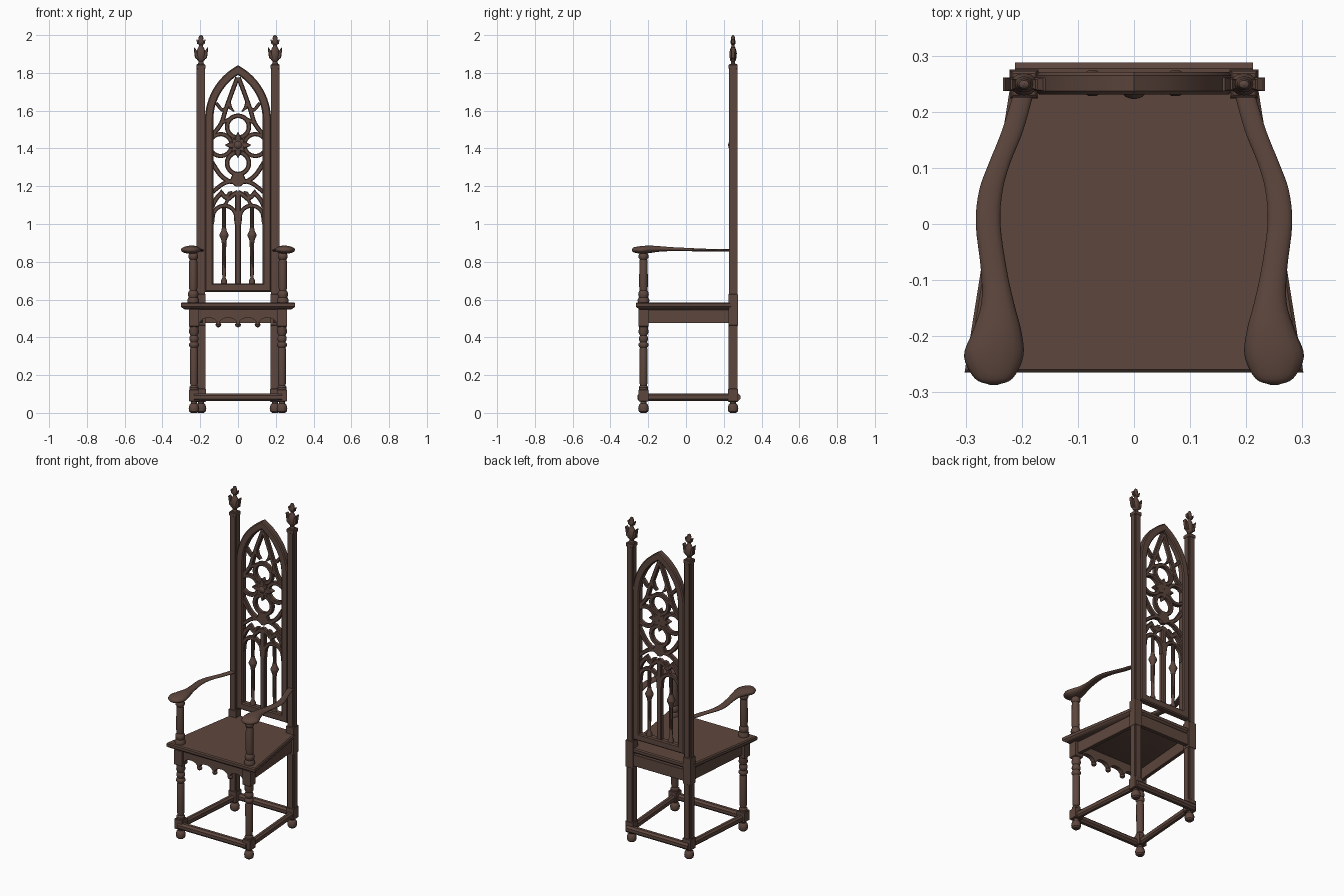
import bpy, bmesh, math
from mathutils import Vector

wood = bpy.data.materials.new("dark brown wood")
wood.diffuse_color = (0.11, 0.062, 0.048, 1)


def finish(name, bm, angle=35):
    bmesh.ops.recalc_face_normals(bm, faces=bm.faces)
    me = bpy.data.meshes.new(name)
    bm.to_mesh(me)
    bm.free()
    me.materials.append(wood)
    me.shade_smooth()
    me.set_sharp_from_angle(angle=math.radians(angle))
    ob = bpy.data.objects.new(name, me)
    bpy.context.collection.objects.link(ob)
    return ob


def loft(name, rings, closed=False, angle=35):
    """Skin a list of equal-length rings of points."""
    bm = bmesh.new()
    vs = [[bm.verts.new(p) for p in r] for r in rings]
    n = len(vs[0])
    pairs = list(zip(vs, vs[1:])) + ([(vs[-1], vs[0])] if closed else [])
    for a, b in pairs:
        for i in range(n):
            j = (i + 1) % n
            bm.faces.new((a[i], a[j], b[j], b[i]))
    if not closed:
        bm.faces.new(vs[0])
        bm.faces.new(vs[-1])
    return finish(name, bm, angle)


def ribbon(name, pts, hw, hd, level, plane="xz", closed=False, cham=0.35):
    """Sweep a chamfered bar along a flat path; hw may vary per point."""
    P = [Vector(p) for p in pts]
    n = len(P)
    hws = hw if isinstance(hw, list) else [hw] * n
    rings = []
    for i, p in enumerate(P):
        before = P[i - 1] if (i or closed) else None
        after = P[(i + 1) % n] if (i < n - 1 or closed) else None
        d1 = (p - before).normalized() if before else (after - p).normalized()
        d2 = (after - p).normalized() if after else d1
        t = (d1 + d2).normalized()
        k = min(1 / max(t.dot(d1), 0.4), 2.2)
        nrm = Vector((-t.y, t.x)) * k
        w, c = hws[i], cham * min(hws[i], hd)
        sec = [(w, hd - c), (w - c, hd), (c - w, hd), (-w, hd - c),
               (-w, c - hd), (c - w, -hd), (w - c, -hd), (w, c - hd)]
        ring = []
        for u, v in sec:
            q = p + nrm * u
            ring.append((q.x, level + v, q.y) if plane == "xz" else (q.x, q.y, level + v))
        rings.append(ring)
    return loft(name, rings, closed)


def lathe(name, prof, x, y, seg=16, flat=1.0):
    return loft(name, [[(x + r * math.cos(a), y + flat * r * math.sin(a), z)
                        for a in (2 * math.pi * i / seg for i in range(seg))]
                       for r, z in prof])


def box(name, x, y, z0, z1, hx, hy, c=0.004):
    """Upright square block with chamfered ends."""
    def sq(a, b, z):
        return [(x - a, y - b, z), (x + a, y - b, z), (x + a, y + b, z), (x - a, y + b, z)]
    return loft(name, [sq(hx - c, hy - c, z0), sq(hx, hy, z0 + c),
                       sq(hx, hy, z1 - c), sq(hx - c, hy - c, z1)])


def arc(cx, cz, r, a0, a1, n=14):
    return [(cx + r * math.cos(math.radians(a0 + (a1 - a0) * i / n)),
             cz + r * math.sin(math.radians(a0 + (a1 - a0) * i / n))) for i in range(n + 1)]


def spline(pts, n=6):
    """Smooth path through points (Catmull-Rom), any dimension."""
    P = [Vector(p) for p in pts]
    P = [P[0] * 2 - P[1]] + P + [P[-1] * 2 - P[-2]]
    out = []
    for a, b, c, d in zip(P, P[1:], P[2:], P[3:]):
        for i in range(n):
            t = i / n
            out.append(0.5 * (2 * b + (c - a) * t + (2 * a - 5 * b + 4 * c - d) * t * t
                              + (3 * b - a - 3 * c + d) * t ** 3))
    return out + [P[-2]]


FX, FY = 0.233, -0.225     # front leg centre
RX, RY = 0.196, 0.249      # rear leg centre
FOOT = [(0.016, 0), (0.025, 0.008), (0.028, 0.025), (0.024, 0.042), (0.016, 0.05), (0.016, 0.062)]

# seat board, tapering to the back, with a chamfered underside
def seat_ring(o, z):
    return [(-0.302 + o, -0.265 + o, z), (0.302 - o, -0.265 + o, z),
            (0.217 - o, 0.268 - o, z), (-0.217 + o, 0.268 - o, z)]
loft("seat", [seat_ring(0.02, 0.548), seat_ring(0.004, 0.558), seat_ring(0, 0.563),
              seat_ring(0, 0.579), seat_ring(0.006, 0.585)])

# plain aprons at sides and back
for s in (1, -1):
    ribbon("side_apron", [(s * FX, FY), (s * RX, RY)], 0.011, 0.036, 0.511, "xy", cham=0.15)
ribbon("back_apron", [(-RX, RY + 0.005), (RX, RY + 0.005)], 0.012, 0.036, 0.511, "xy", cham=0.15)

# scalloped front apron with hanging drops
edge = [(-0.21, 0.55), (-0.21, 0.46)]
for i in range(4):
    cx = -0.156 + 0.104 * i
    edge += [(cx + 0.046 * math.cos(a), 0.474 + 0.03 * math.sin(a))
             for a in (math.pi * (1 - k / 10) for k in range(11))]
edge += [(0.21, 0.46), (0.21, 0.55)]
loft("front_apron", [[(x, FY - 0.014, z) for x, z in edge], [(x, FY + 0.014, z) for x, z in edge]])
for x in (-0.104, 0, 0.104):
    lathe("apron_drop", [(0.003, 0.453), (0.012, 0.458), (0.016, 0.467), (0.011, 0.476), (0.007, 0.484)], x, FY, 12)

# stretchers between the feet
ribbon("front_stretcher", [(-FX, -0.238), (FX, -0.238)], 0.02, 0.02, 0.083, "xy", cham=0.55)
ribbon("back_stretcher", [(-0.212, 0.268), (0.212, 0.268)], 0.02, 0.02, 0.083, "xy", cham=0.55)
for s in (1, -1):
    ribbon("side_stretcher", [(s * FX, FY), (s * RX, 0.26)], 0.017, 0.02, 0.083, "xy", cham=0.55)

for s in (1, -1):
    # turned front legs
    lathe("front_foot", FOOT, s * FX, FY)
    box("front_leg_block", s * FX, FY, 0.06, 0.125, 0.026, 0.026)
    lathe("front_leg", [(0.024, 0.12), (0.025, 0.135), (0.018, 0.145), (0.021, 0.16), (0.022, 0.33),
                        (0.019, 0.345), (0.026, 0.355), (0.026, 0.365), (0.019, 0.375), (0.025, 0.388),
                        (0.025, 0.398), (0.019, 0.41), (0.026, 0.425), (0.024, 0.46)], s * FX, FY)
    box("front_leg_top", s * FX, FY, 0.455, 0.552, 0.027, 0.026)

    # arm supports
    lathe("arm_support", [(0.03, 0.582), (0.031, 0.6), (0.024, 0.612), (0.028, 0.625), (0.027, 0.637),
                          (0.02, 0.648), (0.023, 0.67), (0.022, 0.80), (0.019, 0.812), (0.026, 0.822),
                          (0.026, 0.835), (0.02, 0.845), (0.02, 0.868)], s * (FX + 0.004), FY)

    # curved armrests ending in round knobs: x, y, z, half width, half height
    path = spline([(0.25, -0.287, 0.862, 0.006, 0.004), (0.25, -0.275, 0.863, 0.034, 0.014),
                   (0.25, -0.235, 0.863, 0.053, 0.021), (0.244, -0.19, 0.866, 0.043, 0.02),
                   (0.243, -0.14, 0.868, 0.029, 0.015), (0.25, -0.08, 0.867, 0.023, 0.011),
                   (0.26, 0.0, 0.865, 0.022, 0.009), (0.255, 0.06, 0.863, 0.021, 0.008),
                   (0.239, 0.11, 0.862, 0.019, 0.007), (0.217, 0.165, 0.861, 0.019, 0.007),
                   (0.197, 0.232, 0.86, 0.018, 0.007)], 4)
    loft("armrest", [[(s * (p[0] + p[3] * math.cos(a)), p[1], p[2] + p[4] * math.sin(a))
                      for a in (2 * math.pi * k / 14 for k in range(14))] for p in path], angle=60)

    # rear legs and tall posts with notched corners
    lathe("rear_foot", FOOT, s * RX, RY)
    box("rear_leg_block", s * RX, RY, 0.058, 0.13, 0.026, 0.026)
    def notched(h, k, z):
        q = [(h, -k), (h, k), (k, k), (k, h), (-k, h), (-k, k), (-h, k), (-h, -k),
             (-k, -k), (-k, -h), (k, -h), (k, -k)]
        return [(s * RX + a, RY + b, z) for a, b in q]
    loft("rear_leg", [notched(0.024, 0.017, 0.12), notched(0.024, 0.017, 0.47)])
    box("rear_leg_joint", s * RX, RY, 0.46, 0.63, 0.025, 0.025)
    loft("rear_post", [notched(0.0225, 0.016, 0.62), notched(0.0225, 0.016, 1.83)])
    box("post_cap", s * RX, RY, 1.82, 1.846, 0.0235, 0.0235)

    # leafy finials
    lathe("finial", [(0.016, 1.843), (0.013, 1.86), (0.02, 1.868), (0.023, 1.885), (0.025, 1.905),
                     (0.019, 1.925), (0.011, 1.94), (0.01, 1.948), (0.017, 1.957), (0.018, 1.966),
                     (0.012, 1.978), (0.013, 1.986), (0.009, 1.996), (0.002, 2.0)], s * RX, RY, 12, 0.8)
    for t in (1, -1):
        ribbon("finial_leaf", [(s * RX + t * a, z) for a, z in
                               ((0.008, 1.872), (0.022, 1.885), (0.027, 1.91), (0.036, 1.934))],
               [0.008, 0.011, 0.009, 0.002], 0.012, RY)
        ribbon("finial_bud_leaf", [(s * RX + t * a, z) for a, z in
                                   ((0.005, 1.95), (0.015, 1.958), (0.022, 1.976))],
               [0.004, 0.006, 0.002], 0.009, RY)

# pointed-arch back frame, one mitred loop
frame = ([(-0.153, 0.663), (0.153, 0.663)] + arc(-0.153, 1.55, 0.306, 0, 60, 12)
         + arc(0.153, 1.55, 0.306, 120, 180, 12)[1:])
ribbon("back_frame", frame, 0.022, 0.02, 0.251, closed=True, cham=0.3)

# tracery: lower lancets
Y, D = 0.251, 0.013
ribbon("centre_mullion", [(0, 0.67), (0, 1.17)], 0.016, D, Y)
for s in (1, -1):
    def bar(name, pts, hw):
        ribbon(name, [(s * x, z) for x, z in pts], hw, D, Y)
    lathe("slim_column", [(0.016, 0.68), (0.016, 0.7), (0.009, 0.715), (0.011, 0.8), (0.012, 0.9),
                          (0.014, 0.915), (0.024, 0.938), (0.024, 0.945), (0.014, 0.965),
                          (0.01, 0.985), (0.011, 1.10)], s * 0.074, Y, 10)
    bar("lancet_arch", [(0.138, 1.0)] + arc(0.072, 1.035, 0.062, 0, 180) + [(0.008, 1.0)], 0.011)
    bar("cusped_band", spline([(0.138, 1.09), (0.118, 1.13), (0.088, 1.165)])
        + spline([(0.072, 1.145), (0.05, 1.135), (0.025, 1.155), (0, 1.17)]), 0.012)
    bar("band_strut", [(0.074, 1.09), (0.05, 1.135)], 0.009)
    bar("cusp", [(0.062, 1.14), (0.043, 1.165), (0.03, 1.172)], [0.011, 0.009, 0.003])
    # arcs around the rose
    bar("rose_lower_arc", spline([(0, 1.222), (0.05, 1.228), (0.095, 1.262), (0.14, 1.33)]), 0.012)
    bar("rose_foot_arc", spline([(0.03, 1.228), (0.08, 1.212), (0.14, 1.165)]), 0.011)
    bar("rose_side_foil", arc(0.092, 1.418, 0.058, 40, 320, 20), 0.011)
    bar("upper_arc", spline([(0.003, 1.775), (0.035, 1.69), (0.067, 1.60), (0.09, 1.53), (0.14, 1.465)]), 0.012)
    bar("upper_strut", spline([(0.062, 1.615), (0.085, 1.605), (0.115, 1.64)]), 0.009)
    bar("upper_cusp", [(0.05, 1.645), (0.04, 1.615), (0.02, 1.595)], [0.012, 0.009, 0.003])
    bar("side_spur", [(0.088, 1.535), (0.045, 1.555)], 0.01)

# quatrefoil rings, lower boss and centre flower
for z in (1.515, 1.322):
    ribbon("rose_ring", arc(0, z, 0.058, 0, 360, 24)[:-1], 0.012, D, Y, closed=True)
ribbon("lower_boss", [(0, 1.198), (0, 1.225), (0, 1.268)], [0.012, 0.045, 0.028], D, Y)
for k in range(8):
    a = math.radians(45 * k)
    r = 0.068 if k % 2 == 0 else 0.045
    ribbon("flower_petal", [(d * r * math.cos(a), 1.418 + d * r * math.sin(a)) for d in (0.05, 0.55, 1)],
           [0.012, 0.018, 0.002], 0.016, Y - 0.003)
loft("flower_centre", [[(r * math.cos(a), y, 1.418 + r * math.sin(a))
                        for a in (2 * math.pi * k / 12 for k in range(12))]
                       for r, y in ((0.022, 0.25), (0.022, 0.233), (0.014, 0.226), (0.004, 0.223))])
